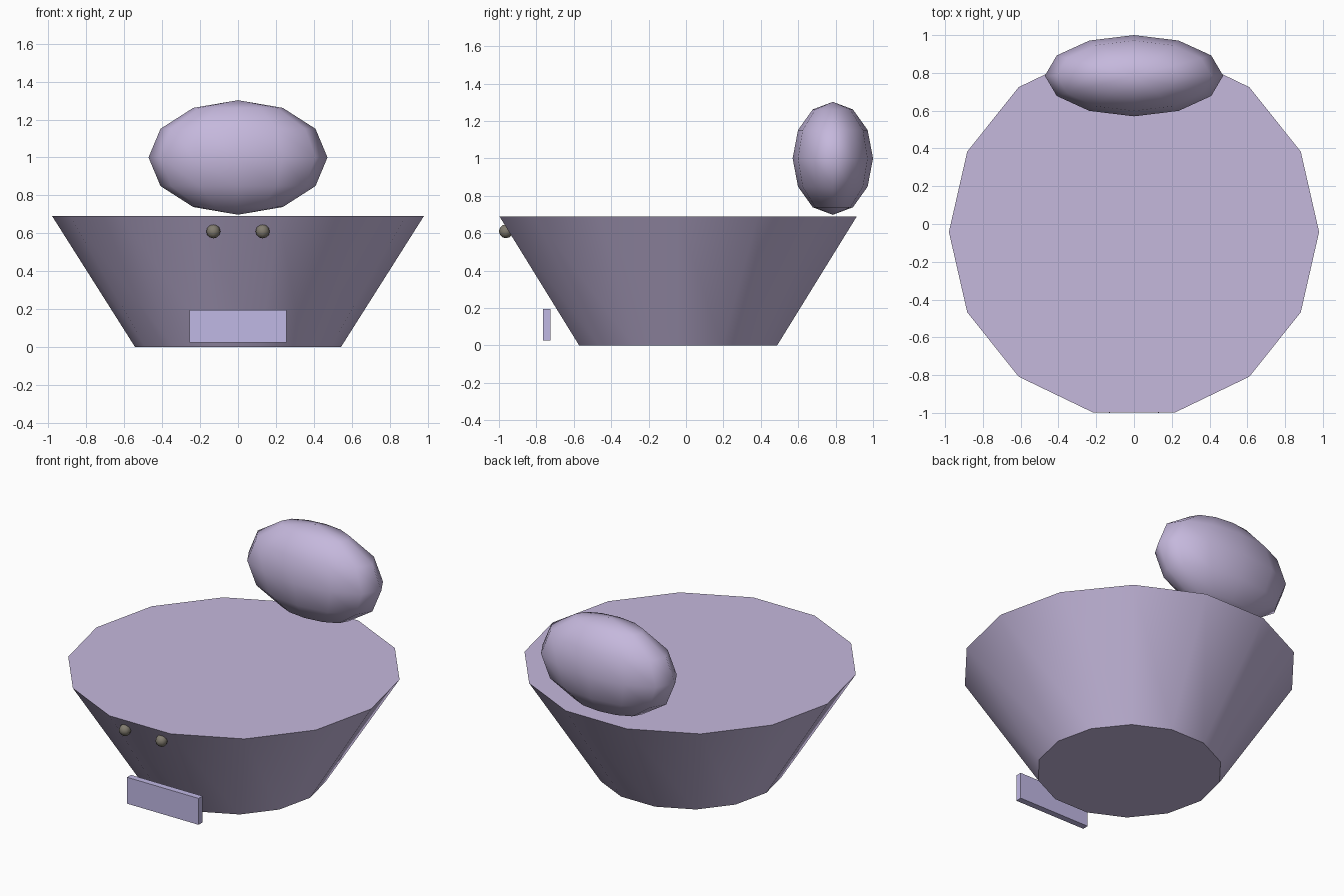
import bpy, math

if "Cube" in bpy.data.objects:
    bpy.data.objects.remove(bpy.data.objects["Cube"])


def material(name, rgb):
    m = bpy.data.materials.new(name)
    m.diffuse_color = (*rgb, 1)
    m.use_nodes = True
    m.node_tree.nodes["Principled BSDF"].inputs["Base Color"].default_value = m.diffuse_color
    return m


LILAC = material("lilac", (0.56, 0.48, 0.72))
PLATE = material("plate_lilac", (0.53, 0.48, 0.78))
DARK = material("dark_grey", (0.22, 0.20, 0.16))


def finish(name, mat):
    ob = bpy.context.object
    ob.name = name
    ob.data.materials.append(mat)
    bpy.ops.object.transform_apply(location=False, rotation=True, scale=True)
    return ob


def ellipsoid(name, loc, radii, segments, rings, mat):
    bpy.ops.mesh.primitive_uv_sphere_add(segments=segments, ring_count=rings,
                                         radius=1, location=loc)
    bpy.context.object.scale = radii
    finish(name, mat)
    bpy.ops.object.shade_smooth()


# Tapered 14-sided body, a flat side facing front
bpy.ops.mesh.primitive_cone_add(vertices=14, radius1=0.543, radius2=0.98, depth=0.69,
                                location=(0, -0.042, 0.345),
                                rotation=(0, 0, math.pi / 2))
finish("body", LILAC)
bpy.ops.object.shade_smooth_by_angle(angle=math.radians(35))

# Rounded tail resting on the back rim
ellipsoid("tail", (0, 0.785, 1.0), (0.472, 0.215, 0.302), 12, 6, LILAC)

# Pair of eyes below the front rim
for side, x in (("left", -0.13), ("right", 0.13)):
    ellipsoid(side + "_eye", (x, -0.963, 0.61), (0.037, 0.037, 0.037), 8, 6, DARK)

# Thin plate in front of the base
bpy.ops.mesh.primitive_cube_add(size=1, location=(0, -0.745, 0.11))
bpy.context.object.scale = (0.51, 0.04, 0.17)
finish("front_plate", PLATE)
